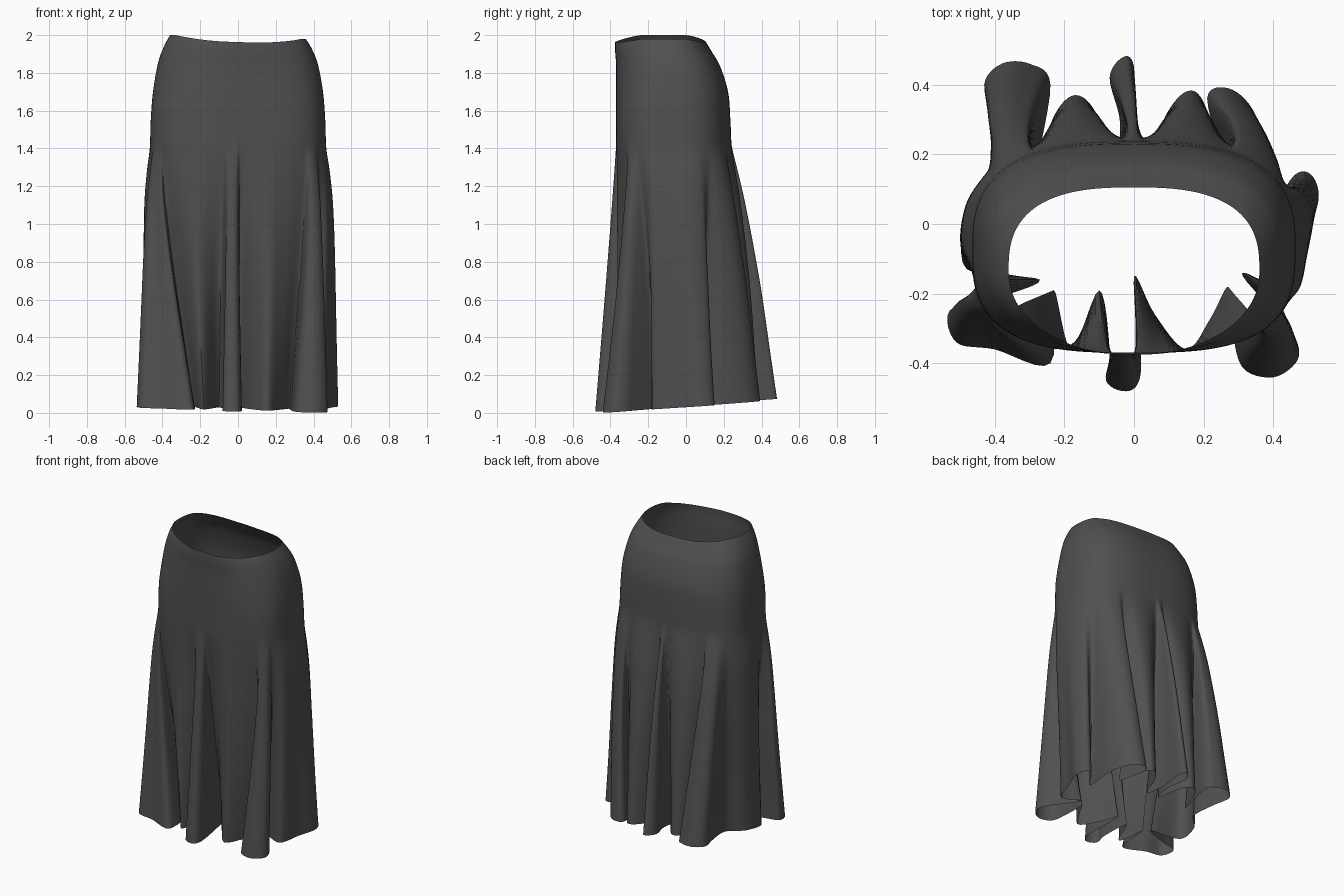
import bpy, bmesh, math
from mathutils import Vector

cube = bpy.data.objects.get("Cube")
if cube:
    bpy.data.objects.remove(cube, do_unlink=True)

FOLD_TOP = 1.42   # height where the pleats begin
STEPS = 6         # samples between neighbouring points

# Body form under the pleats: height, half width, front depth, back depth
BODY = [(2.0, .36, -.375, .105), (1.94, .392, -.375, .135), (1.85, .424, -.37, .18),
        (1.7, .45, -.37, .223), (1.55, .462, -.37, .235), (1.4, .467, -.37, .242),
        (1.27, .482, -.37, .255), (1.1, .496, -.37, .27), (.85, .502, -.37, .285),
        (.55, .502, -.37, .3), (.25, .5, -.37, .3), (0, .5, -.37, .3)]

# Pleated hem outline in hundredths, counterclockwise from the front flute.
# Each run starts with the bearing where its first point meets the body.
HEM = [(-96, [(-3, -48), (1, -46), (2, -38)]),
       (-88, [(0, -15), (6, -26), (15, -36), (22, -27)]),
       (-36, [(27, -18), (28, -28), (31, -41), (40, -44), (47, -39), (46, -32), (40, -25)]),
       (-24, [(31, -14), (44, -18), (49, -4), (53, 7), (51, 14), (46, 14)]),
       (23, [(38, 3), (38, 20), (34, 33), (27, 39), (21, 36)]),
       (46, [(26, 17), (20, 35), (15, 38), (9, 31)]),
       (85, [(3, 16), (0, 28), (0, 45), (-3, 48), (-7, 42), (-4, 29)]),
       (95, [(-6, 16), (-11, 32), (-17, 37), (-23, 31)]),
       (136, [(-28, 16), (-24, 40), (-30, 46), (-38, 46), (-43, 40), (-40, 28)]),
       (154, [(-38, 12), (-47, 2), (-48, -13)]),
       (194, [(-27, -16), (-42, -22), (-53, -25), (-51, -34), (-40, -36), (-24, -40)]),
       (209, [(-23, -19), (-18, -36)]),
       (256, [(-10, -19), (-7, -36), (-8, -45)])]


def catmull(a, b, c, d, t):
    """Smooth point between b and c."""
    return 0.5 * (2 * b + (c - a) * t + (2 * a - 5 * b + 4 * c - d) * t ** 2
                  + (3 * b - a - 3 * c + d) * t ** 3)


def closed_curve(points):
    n = len(points)
    return [catmull(points[i - 1], points[i], points[(i + 1) % n],
                    points[(i + 2) % n], s / STEPS)
            for i in range(n) for s in range(STEPS)]


def body_bearings():
    """Spread the cloth of each run evenly between its two bearings."""
    result = []
    for k, (start, run) in enumerate(HEM):
        end = HEM[k + 1][0] if k + 1 < len(HEM) else HEM[0][0] + 360
        n = len(run) * STEPS
        result += [math.radians(start + (end - start) * i / n) for i in range(n)]
    return result


def body_row(s):
    """Interpolated body measurements, s counting rows down from the waist."""
    i = min(int(s), len(BODY) - 2)
    rows = [Vector(BODY[max(0, min(k, len(BODY) - 1))]) for k in range(i - 1, i + 3)]
    return catmull(*rows, s - i)


def ring_point(row, angle):
    """Point on an oval that is squarer at the hips and rounder at the front waist."""
    z, half, front, back = row
    c, s = math.cos(angle), math.sin(angle)
    power = 2.7 if s > 0 else 2.1 + 0.9 * min(1, (2 - z) / 0.4)
    depth = (back - front) / 2
    r = (abs(c / half) ** power + abs(s / depth) ** power) ** (-1 / power)
    return Vector((r * c, (front + back) / 2 + r * s, z))


hem = closed_curve([Vector(p) / 100 for _, run in HEM for p in run])
bearings = body_bearings()
count = len(hem)
grid = []

# Rings from the dipped waist, over the hips and down through the pleats
for j in range((len(BODY) - 1) * STEPS + 1):
    row = body_row(j / STEPS)
    fold = max(0, 1 - row[0] / FOLD_TOP) ** 1.08
    near_waist = max(0, (row[0] - 1.6) / 0.4) ** 2
    ring = []
    for angle, h in zip(bearings, hem):
        p = ring_point(row, angle)
        hem_z = max(0, 0.04 - 0.02 * h.x + 0.07 * h.y)
        dip = 0.036 * (1 - min(1, (p.x / .33) ** 2)) + 0.07 * max(0, min(.3, p.x))
        q = p.lerp(Vector((h.x, h.y, p.z)), fold)
        q.z += hem_z * fold - dip * near_waist
        ring.append(q)
    grid.append(ring)

# Single sheet of cloth
bm = bmesh.new()
verts = [[bm.verts.new(p) for p in ring] for ring in grid]
for upper, lower in zip(verts, verts[1:]):
    for i in range(count):
        k = (i + 1) % count
        bm.faces.new((upper[i], lower[i], lower[k], upper[k]))
mesh = bpy.data.meshes.new("pleated_skirt")
bm.to_mesh(mesh)
bm.free()
skirt = bpy.data.objects.new("pleated_skirt", mesh)
bpy.context.collection.objects.link(skirt)

# Charcoal cloth
cloth = bpy.data.materials.new("charcoal_cloth")
cloth.use_nodes = True
colour = (0.08, 0.08, 0.08, 1)
cloth.diffuse_color = colour
cloth.node_tree.nodes["Principled BSDF"].inputs["Base Color"].default_value = colour
mesh.materials.append(cloth)

bpy.context.view_layer.objects.active = skirt
skirt.select_set(True)
bpy.ops.object.shade_smooth_by_angle(angle=math.radians(60))
